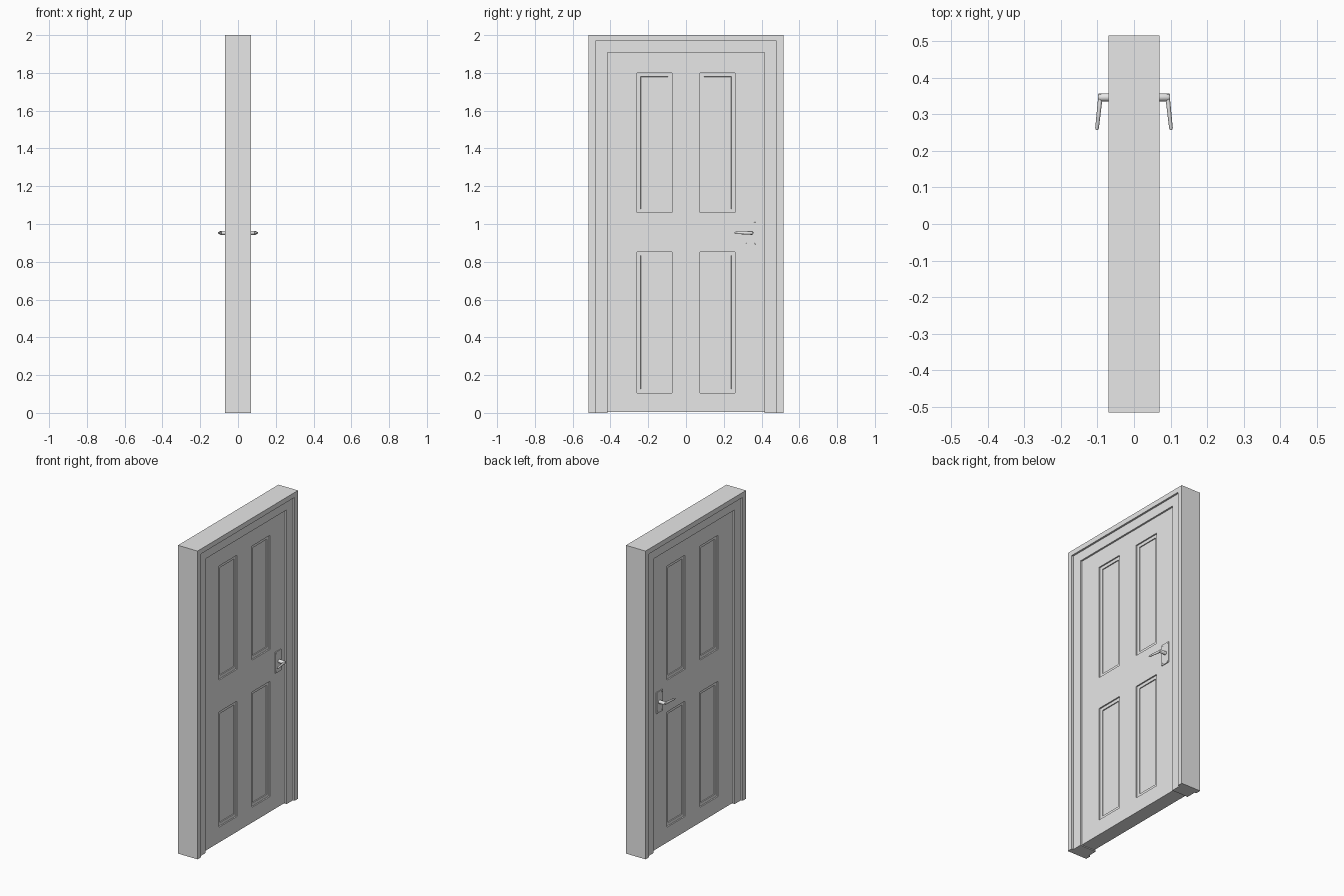
import bpy, bmesh, math
from mathutils import Vector

if "Cube" in bpy.data.objects:
    bpy.data.objects.remove(bpy.data.objects["Cube"])

grey = bpy.data.materials.new("light grey")
grey.diffuse_color = (0.8, 0.8, 0.8, 1)
grey.use_nodes = True
grey.node_tree.nodes["Principled BSDF"].inputs["Base Color"].default_value = grey.diffuse_color


def finish(name, bm, smooth=False):
    bmesh.ops.recalc_face_normals(bm, faces=bm.faces)
    me = bpy.data.meshes.new(name)
    bm.to_mesh(me)
    bm.free()
    me.materials.append(grey)
    ob = bpy.data.objects.new(name, me)
    bpy.context.collection.objects.link(ob)
    if smooth:
        bpy.context.view_layer.objects.active = ob
        ob.select_set(True)
        bpy.ops.object.shade_smooth_by_angle(angle=math.radians(40))
        ob.select_set(False)
    return ob


def tube(name, rings, axis_ring):
    """Loft between rings given as (centre, half size a, half size b)."""
    u, v = axis_ring
    bm = bmesh.new()
    loops = []
    for c, a, b in rings:
        loops.append([bm.verts.new(Vector(c) + u * a * math.cos(t * math.tau / 16)
                                   + v * b * math.sin(t * math.tau / 16)) for t in range(16)])
    for p, q in zip(loops, loops[1:]):
        for i in range(16):
            bm.faces.new((p[i], p[(i + 1) % 16], q[(i + 1) % 16], q[i]))
    bm.faces.new(loops[0])
    bm.faces.new(loops[-1])
    return finish(name, bm, True)


# Door frame: rebated section swept up one jamb, across the head and down the other
FX, STEP, LEAF = 0.07, 0.058, 0.047
section = [(FX, 0), (FX, 0.035), (STEP, 0.035), (STEP, 0.1),
           (-STEP, 0.1), (-STEP, 0.035), (-FX, 0.035), (-FX, 0)]
bm = bmesh.new()
stations = []
for side, top in ((-1, 0), (-1, 1), (1, 1), (1, 0)):
    stations.append([bm.verts.new((x, side * (0.515 - d), 2 - d * 0.92 if top else 0))
                     for x, d in section])
for p, q in zip(stations, stations[1:]):
    for i in range(8):
        j = (i + 1) % 8
        bm.faces.new((p[i], p[j], q[j], q[i]))
bm.faces.new(stations[0])
bm.faces.new(stations[-1])
finish("door_frame", bm)

# Door leaf: each face is a grid whose panel cells are sunk with a moulded edge
ys = [-0.415, -0.26, -0.075, 0.075, 0.26, 0.415]
zs = [0.006, 0.105, 0.853, 1.06, 1.80, 1.908]
bm = bmesh.new()
grids = []
panels = []
for s in (1, -1):
    g = [[bm.verts.new((s * LEAF, y, z)) for z in zs] for y in ys]
    grids.append(g)
    for i in range(5):
        for j in range(5):
            f = bm.faces.new((g[i][j], g[i + 1][j], g[i + 1][j + 1], g[i][j + 1]))
            if i in (1, 3) and j in (1, 3):
                panels.append(f)
a, b = grids
for k in range(5):
    for e in (0, 5):
        bm.faces.new((a[k][e], a[k + 1][e], b[k + 1][e], b[k][e]))
        bm.faces.new((a[e][k], a[e][k + 1], b[e][k + 1], b[e][k]))
bmesh.ops.recalc_face_normals(bm, faces=bm.faces)
bmesh.ops.inset_individual(bm, faces=panels, thickness=0.0005, depth=-0.008)
bmesh.ops.inset_individual(bm, faces=panels, thickness=0.028, depth=0)
bmesh.ops.inset_individual(bm, faces=panels, thickness=0.0005, depth=-0.006)
finish("door_leaf", bm)

X, Y, Z = Vector((1, 0, 0)), Vector((0, 1, 0)), Vector((0, 0, 1))
for s, side in ((1, "right"), (-1, "left")):
    # Backplate with four screw heads
    bm = bmesh.new()
    r = bmesh.ops.create_cube(bm, size=1)
    for v in r["verts"]:
        v.co = Vector((s * (LEAF + 0.002) + v.co.x * 0.006, 0.342 + v.co.y * 0.062, 0.953 + v.co.z * 0.137))
    finish("backplate_" + side, bm)
    for dy in (-0.022, 0.022):
        for dz in (-0.058, 0.058):
            tube("screw_" + side, [((s * (LEAF + 0.004), 0.342 + dy, 0.953 + dz), 0.004, 0.004),
                                   ((s * (LEAF + 0.006), 0.342 + dy, 0.953 + dz), 0.003, 0.003)], (Y, Z))
    # Spindle and tapering lever
    tube("handle_spindle_" + side, [((s * LEAF, 0.346, 0.953), 0.011, 0.011),
                                    ((s * 0.092, 0.346, 0.953), 0.011, 0.011),
                                    ((s * 0.098, 0.346, 0.953), 0.007, 0.007)], (Y, Z))
    tube("handle_lever_" + side, [((s * 0.092, 0.356, 0.953), 0.005, 0.007),
                                  ((s * 0.093, 0.335, 0.953), 0.006, 0.009),
                                  ((s * 0.101, 0.262, 0.953), 0.005, 0.006),
                                  ((s * 0.101, 0.257, 0.953), 0.003, 0.004)], (X, Z))
